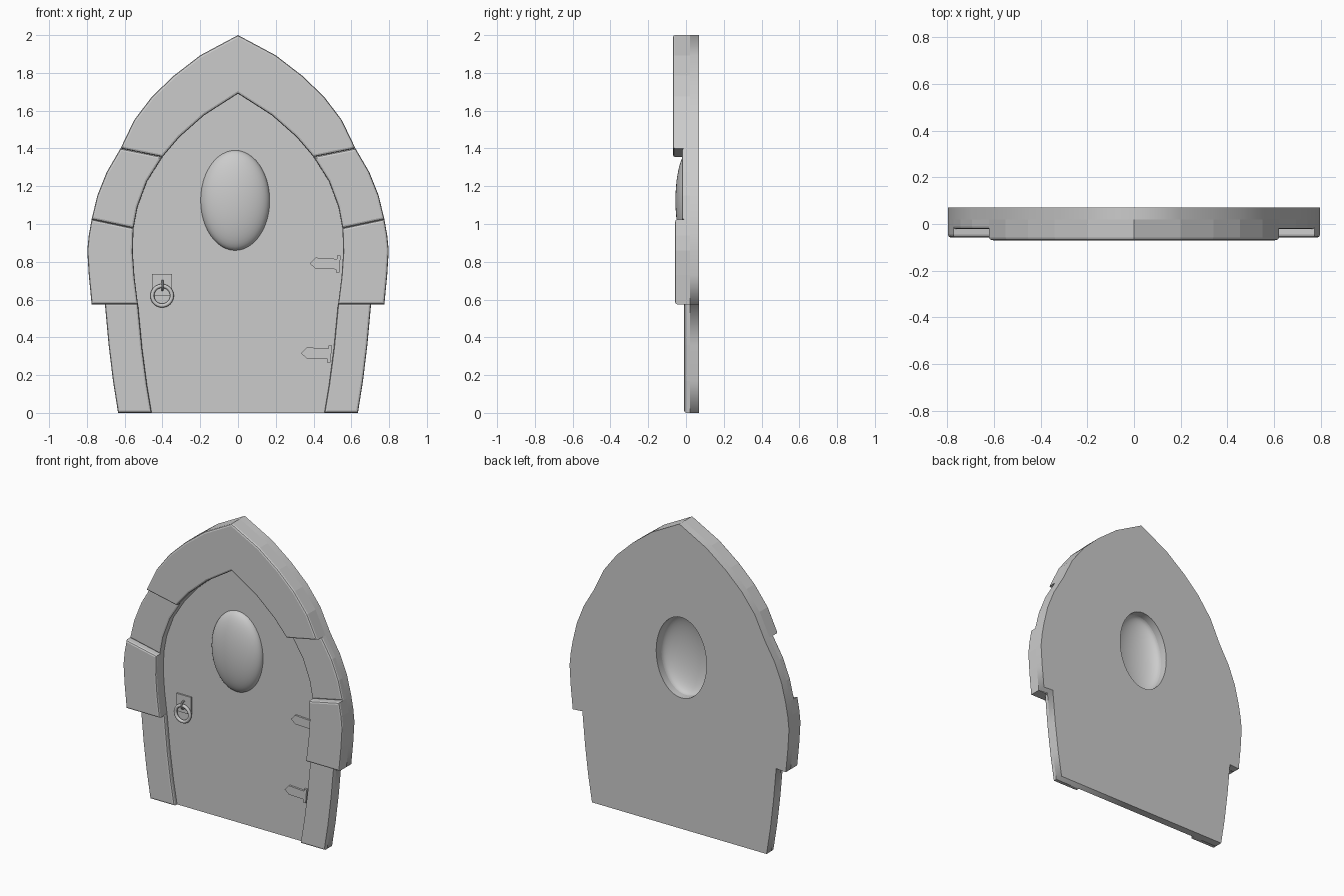
import bpy, bmesh, math

if "Cube" in bpy.data.objects:
    bpy.data.objects.remove(bpy.data.objects["Cube"])

BACK, DOOR = 0.07, 0.02   # back plane and front plane of the door slab


def prism(name, pts, front, back=DOOR, bevel=0.0, cap=False):
    """Extrude an (x, z) outline along y, rounding the front edges."""
    bm = bmesh.new()
    f = [bm.verts.new((x, front, z)) for x, z in pts]
    b = [bm.verts.new((x, back, z)) for x, z in pts]
    n = len(pts)
    face = bm.faces.new(f)
    for i in range(n):
        j = (i + 1) % n
        bm.faces.new((f[i], b[i], b[j], f[j]))
    if cap:
        bm.faces.new(b[::-1])
    bmesh.ops.recalc_face_normals(bm, faces=bm.faces)
    bm.normal_update()
    if face.normal.y > 0:
        bmesh.ops.reverse_faces(bm, faces=bm.faces)
    if bevel:
        edges = [e for e in face.edges if any(abs(v.co.x) > 1e-4 for v in e.verts)]
        bmesh.ops.bevel(bm, geom=edges, offset=bevel, segments=2, profile=0.5,
                        affect='EDGES')
    me = bpy.data.meshes.new(name)
    bm.to_mesh(me)
    bm.free()
    ob = bpy.data.objects.new(name, me)
    bpy.context.collection.objects.link(ob)
    return ob


def smooth(ob, name):
    ob.name = name
    bpy.ops.object.shade_smooth_by_angle(angle=math.radians(40))


# Right-hand stones: outer edge upward, inner edge upward, front plane
stones = {
    "foot_stone": ([(0.635, 0), (0.662, 0.17), (0.685, 0.36), (0.705, 0.58)],
                   [(0.457, 0), (0.482, 0.15), (0.507, 0.34), (0.53, 0.58)], -0.01),
    "lower_stone": ([(0.775, 0.575), (0.79, 0.73), (0.798, 0.86), (0.79, 0.94), (0.775, 1.025)],
                    [(0.53, 0.575), (0.548, 0.72), (0.557, 0.85), (0.553, 0.978)], -0.058),
    "middle_stone": ([(0.775, 1.025), (0.745, 1.15), (0.695, 1.275), (0.622, 1.40)],
                     [(0.553, 0.978), (0.532, 1.09), (0.482, 1.225), (0.40, 1.355)], -0.022),
    "top_stone": ([(0.622, 1.40), (0.55, 1.55), (0.455, 1.675), (0.34, 1.785), (0.2, 1.893), (0, 2.0)],
                  [(0.40, 1.355), (0.31, 1.46), (0.18, 1.575), (0, 1.69)], -0.07),
}
outline = []
for name, (outer, inner, front) in stones.items():
    outline += [p for p in outer if p not in outline]
    loop = outer + inner[::-1]
    prism(name + "_right", loop, front, bevel=0.012)
    prism(name + "_left", [(-x, z) for x, z in loop][::-1], front, bevel=0.012)

# Door slab with an oval window opening
outline += [(-x, z) for x, z in outline[::-1] if x > 0]
WX, WZ, RX, RZ = -0.015, 1.125, 0.183, 0.265
oval = [(WX + RX * math.cos(a), WZ + RZ * math.sin(a))
        for a in (math.tau * i / 48 for i in range(48))]
cu = bpy.data.curves.new("door_slab", 'CURVE')
cu.dimensions, cu.fill_mode, cu.extrude = '2D', 'BOTH', (BACK - DOOR) / 2
for loop in (outline, oval):
    sp = cu.splines.new('POLY')
    sp.points.add(len(loop) - 1)
    for p, (x, z) in zip(sp.points, loop):
        p.co = (x, z, 0, 1)
    sp.use_cyclic_u = True
slab = bpy.data.objects.new("door_slab", cu)
slab.location.y = (BACK + DOOR) / 2
slab.rotation_euler.x = math.pi / 2
bpy.context.collection.objects.link(slab)
bpy.context.view_layer.objects.active = slab
slab.select_set(True)
bpy.ops.object.convert(target='MESH')

# Domed window pane, hollow behind
bm = bmesh.new()
bmesh.ops.create_uvsphere(bm, u_segments=48, v_segments=24, radius=1)
bmesh.ops.delete(bm, geom=[v for v in bm.verts if v.co.z < -1e-4], context='VERTS')
for v in bm.verts:
    x, y, z = v.co
    v.co = (WX + RX * x, DOOR - 0.076 * z, WZ + RZ * y)
bmesh.ops.recalc_face_normals(bm, faces=bm.faces)
if sum(f.normal.y for f in bm.faces) > 0:
    bmesh.ops.reverse_faces(bm, faces=bm.faces)
for f in bm.faces:
    f.smooth = True
me = bpy.data.meshes.new("window_dome")
bm.to_mesh(me)
bm.free()
bpy.context.collection.objects.link(bpy.data.objects.new("window_dome", me))

# Hinges: pointed strap and end plate
for tag, dx, dz in (("upper", 0, 0), ("lower", -0.046, -0.475)):
    strap = [(0.38, 0.79), (0.41, 0.822), (0.525, 0.815), (0.522, 0.76), (0.41, 0.764)]
    plate = [(0.518, 0.742), (0.536, 0.742), (0.543, 0.832), (0.525, 0.832)]
    prism(tag + "_hinge_strap", [(x + dx, z + dz) for x, z in strap], 0.008)
    prism(tag + "_hinge_plate", [(x + dx, z + dz) for x, z in plate], 0.002)

# Handle: back plate, staple and pull ring
prism("handle_plate", [(-0.455, 0.62), (-0.35, 0.62), (-0.35, 0.735), (-0.455, 0.735)], 0.01)
bpy.ops.mesh.primitive_torus_add(location=(-0.402, -0.001, 0.62), rotation=(math.pi / 2, 0, 0),
                                 major_segments=32, minor_segments=10,
                                 major_radius=0.052, minor_radius=0.0105)
smooth(bpy.context.object, "handle_ring")
bpy.ops.mesh.primitive_torus_add(location=(-0.4, 0.005, 0.675), rotation=(0, math.pi / 2, 0),
                                 major_segments=20, minor_segments=8,
                                 major_radius=0.024, minor_radius=0.006)
smooth(bpy.context.object, "handle_staple")
